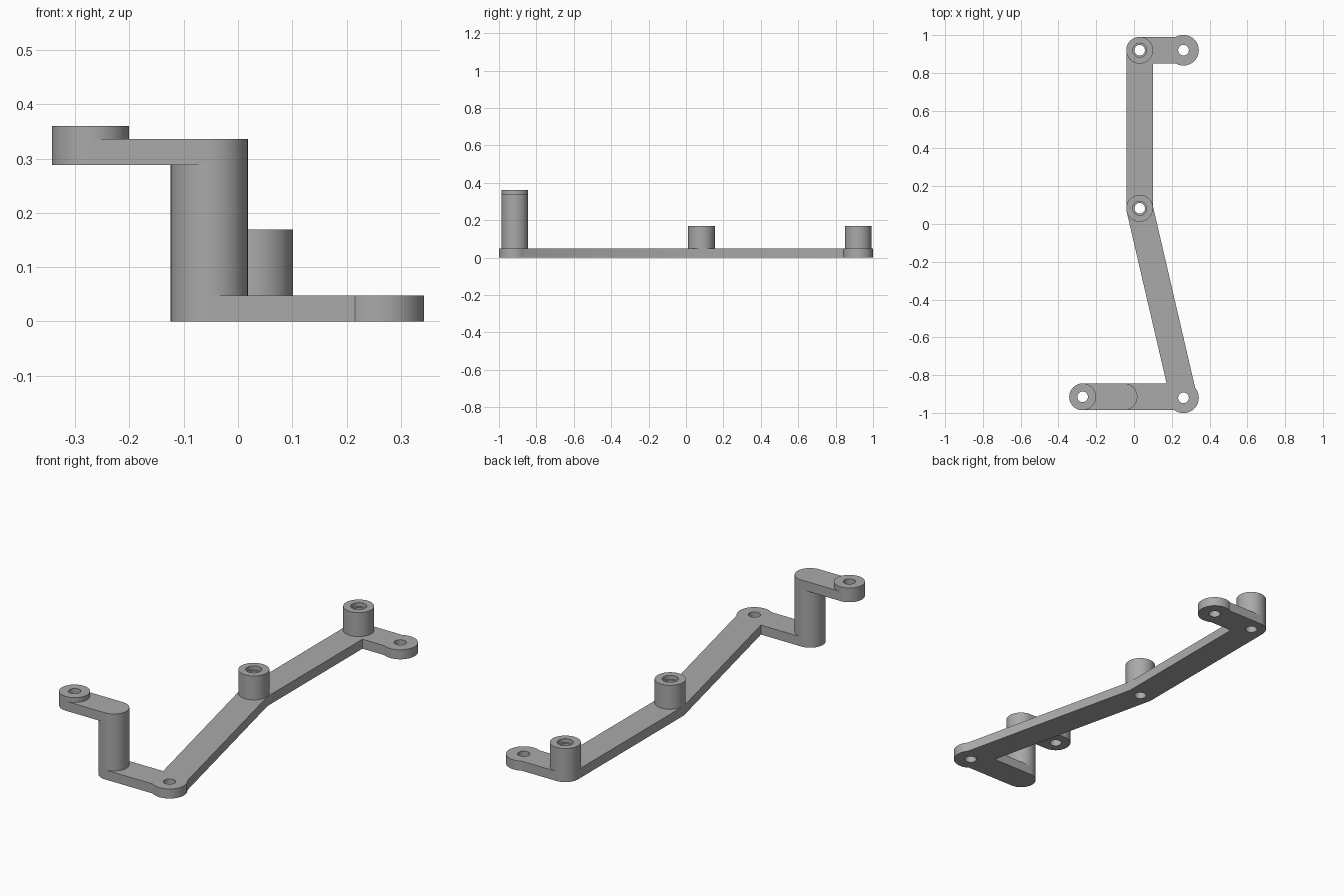
import bpy, bmesh, math
from mathutils import Vector

cube = bpy.data.objects.get("Cube")
if cube:
    bpy.data.objects.remove(cube, do_unlink=True)

grey = bpy.data.materials.new("plain grey")
grey.use_nodes = True
colour = (0.4, 0.4, 0.4, 1)
grey.diffuse_color = colour
grey.node_tree.nodes["Principled BSDF"].inputs["Base Color"].default_value = colour

# Plan positions of the pivots
REAR_EYE, REAR, MIDDLE = Vector((0.262, 0.92)), Vector((0.03, 0.92)), Vector((0.03, 0.083))
FRONT_EYE, POST, TIP = Vector((0.262, -0.92)), Vector((-0.053, -0.915)), Vector((-0.272, -0.915))
FRONT_BAR = Vector((0.262, -0.915))
R, EYE_R, HOLE_R = 0.071, 0.081, 0.028
THICK, BOSS_TOP, ARM_LOW, ARM_TOP, PAD_TOP = 0.048, 0.169, 0.288, 0.336, 0.36


def link(a, b, r, z0, z1, name):
    """Upright prism with rounded ends; a cylinder when both ends match."""
    steps = 32
    start = math.atan2(b.y - a.y, b.x - a.x) - math.pi / 2
    pts = []
    for i, c in enumerate((b, a)):
        last = steps if a == b else steps + 1
        for k in range(last):
            t = start + math.pi * (i + k / steps)
            pts.append((c.x + r * math.cos(t), c.y + r * math.sin(t), z0))
    bm = bmesh.new()
    face = bm.faces.new([bm.verts.new(p) for p in pts])
    top = bmesh.ops.extrude_face_region(bm, geom=[face])["geom"]
    bmesh.ops.translate(bm, vec=(0, 0, z1 - z0),
                        verts=[v for v in top if isinstance(v, bmesh.types.BMVert)])
    bmesh.ops.recalc_face_normals(bm, faces=bm.faces)
    mesh = bpy.data.meshes.new(name)
    bm.to_mesh(mesh)
    bm.free()
    mesh.materials.append(grey)
    obj = bpy.data.objects.new(name, mesh)
    bpy.context.collection.objects.link(obj)
    return obj


def disc(c, r, z0, z1, name):
    return link(c, c, r, z0, z1, name)


def combine(obj, other, operation):
    mod = obj.modifiers.new(operation.lower(), "BOOLEAN")
    mod.operation, mod.object, mod.solver = operation, other, "EXACT"
    bpy.context.view_layer.objects.active = obj
    bpy.ops.object.modifier_apply(modifier=mod.name)
    bpy.data.objects.remove(other, do_unlink=True)


def drill(obj, c, r=HOLE_R, z0=-0.1, z1=0.5):
    combine(obj, disc(c, r, z0, z1, "drill"), "DIFFERENCE")


# Cranked base strip with two wider eyes
base = link(REAR, MIDDLE, R, 0, THICK, "base_strip")
for part in (link(REAR, REAR_EYE, R, 0, THICK, "rear_bar"),
             link(MIDDLE, FRONT_BAR, R, 0, THICK, "slanted_bar"),
             link(POST, FRONT_BAR, R, 0, THICK, "front_bar"),
             disc(REAR_EYE, EYE_R, 0, THICK, "rear_eye"),
             disc(FRONT_EYE, EYE_R, 0, THICK, "front_eye")):
    combine(base, part, "UNION")
for spot in (REAR_EYE, REAR, MIDDLE, FRONT_EYE):
    drill(base, spot)

# Bosses with a stepped bore
bosses = []
for name, spot in (("rear_boss", REAR), ("middle_boss", MIDDLE)):
    boss = disc(spot, R, THICK, BOSS_TOP, name)
    drill(boss, spot)
    drill(boss, spot, 0.037, BOSS_TOP - 0.02)
    bosses.append(boss)

# Tall post, upper arm and raised end pad in one piece
post = disc(POST, R, THICK, ARM_TOP, "post_and_upper_arm")
combine(post, link(POST, TIP, R, ARM_LOW, ARM_TOP, "upper_arm"), "UNION")
combine(post, disc(TIP, R, ARM_LOW, PAD_TOP, "end_pad"), "UNION")
drill(post, TIP)

# Smooth round walls, sharp rims
for obj in (base, post, *bosses):
    bpy.ops.object.select_all(action="DESELECT")
    obj.select_set(True)
    bpy.context.view_layer.objects.active = obj
    bpy.ops.object.shade_smooth_by_angle(angle=math.radians(30))
